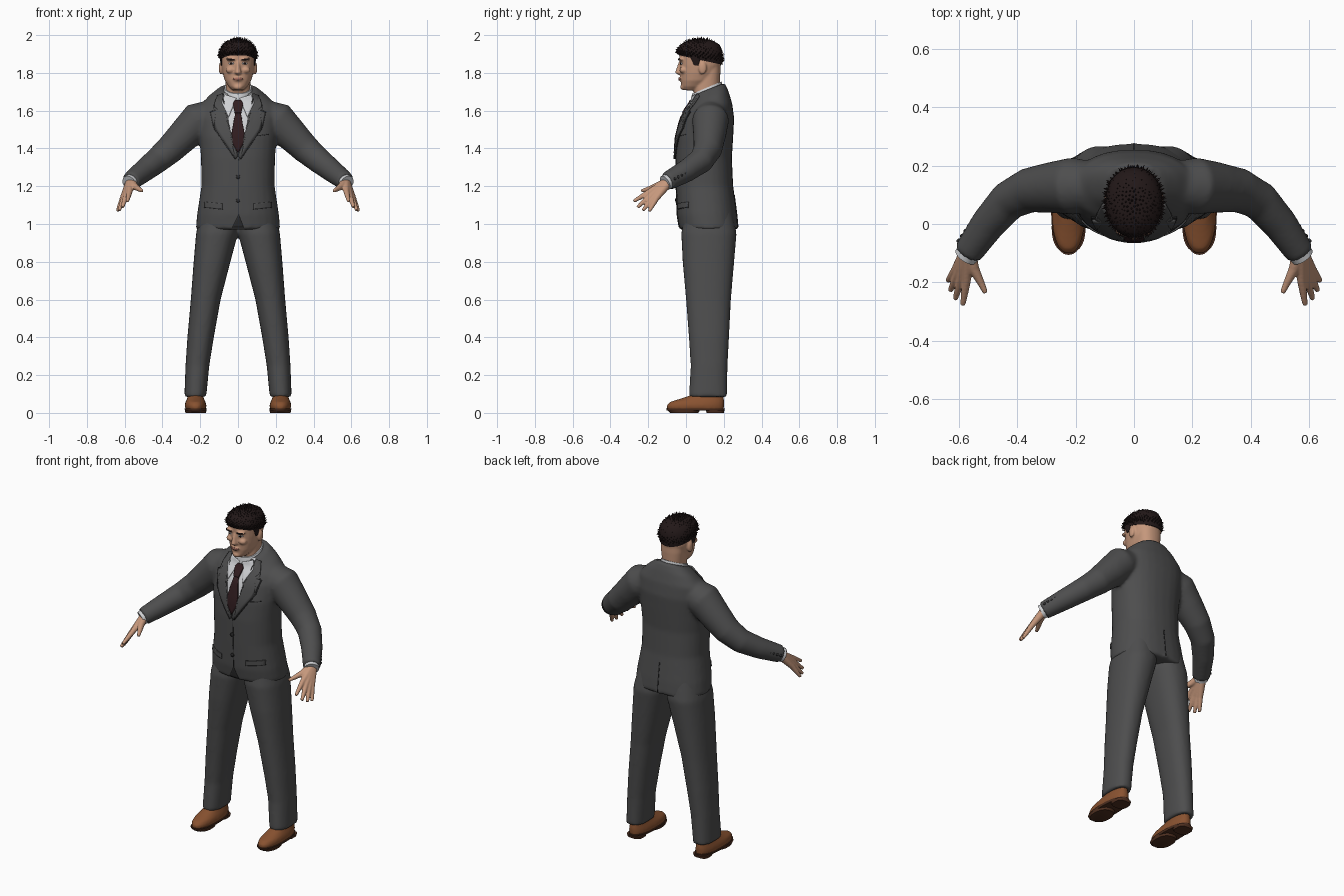
import bpy, bmesh, math, random
from mathutils import Vector, Matrix
from mathutils.bvhtree import BVHTree

if "Cube" in bpy.data.objects:
    bpy.data.objects.remove(bpy.data.objects["Cube"])
random.seed(4)


def material(name, *rgb):
    m = bpy.data.materials.new(name)
    m.use_nodes = True
    m.diffuse_color = (*rgb, 1)
    m.node_tree.nodes["Principled BSDF"].inputs["Base Color"].default_value = (*rgb, 1)
    return m


SUIT = material("charcoal cloth", .075, .075, .076)
SEAM = material("dark seam", .025, .025, .026)
SKIN = material("skin", .56, .31, .2)
SHIRT = material("white shirt", .62, .63, .65)
TIE = material("maroon tie", .03, .012, .014)
HAIR = material("dark hair", .016, .009, .009)
SHOE = material("brown leather", .25, .085, .03)
SOLE = material("dark sole", .08, .03, .015)
LIP = material("lips", .36, .15, .11)


def cap(bm, rings):
    """Skin a list of vertex rings and close both ends."""
    n = len(rings[0])
    for a, b in zip(rings, rings[1:]):
        for i in range(n):
            bm.faces.new((a[i], a[(i + 1) % n], b[(i + 1) % n], b[i]))
    bm.faces.new(rings[0][::-1])
    bm.faces.new(rings[-1])


def loft(bm, levels, cx=None, power=2.3, n=28):
    """Stack rounded sections: (z, inner x, outer x, front y, back y, tilt)."""
    rings = []
    for z, x0, x1, y0, y1, *tilt in levels:
        t = tilt[0] if tilt else 0
        ring = []
        for i in range(n):
            a = math.tau * i / n
            c, s = math.cos(a), math.sin(a)
            u = math.copysign(abs(c) ** (2 / power), c)
            v = math.copysign(abs(s) ** (2 / power), s)
            dy = v * (y1 - y0) / 2
            ring.append(bm.verts.new(((x0 + x1) / 2 + u * (x1 - x0) / 2,
                                      (y0 + y1) / 2 + dy, z + t * dy)))
        rings.append(ring)
    cap(bm, rings)


def sym(levels):
    """Centred sections given as (z, half width, front, back, tilt)."""
    return [(l[0], -l[1], *l[1:]) for l in levels]


def tube(bm, path, side=1, n=16):
    """Round limb through (x, y, z, radius) points."""
    pts = [Vector((p[0] * side, p[1], p[2])) for p in path]
    rings = []
    for i, p in enumerate(pts):
        d = pts[min(i + 1, len(pts) - 1)] - pts[max(i - 1, 0)]
        m = d.to_track_quat('Z', 'Y').to_matrix()
        rings.append([bm.verts.new(p + m @ Vector((math.cos(math.tau * k / n), math.sin(math.tau * k / n), 0))
                                   * path[i][3]) for k in range(n)])
    cap(bm, rings)


def ball(bm, loc, size):
    bmesh.ops.create_uvsphere(bm, u_segments=16, v_segments=10, radius=1,
                              matrix=Matrix.Translation(loc) @ Matrix.Diagonal((*size, 1)))


def finish(name, bm, mat, mirror=False, voxel=0, smooth=4, thick=0):
    bmesh.ops.recalc_face_normals(bm, faces=bm.faces)
    me = bpy.data.meshes.new(name)
    bm.to_mesh(me)
    bm.free()
    me.shade_smooth()
    me.set_sharp_from_angle(angle=.8)
    me.materials.append(mat)
    ob = bpy.data.objects.new(name, me)
    bpy.context.scene.collection.objects.link(ob)
    if mirror:
        ob.modifiers.new("mirror", 'MIRROR').use_mirror_merge = False
    if voxel:
        r = ob.modifiers.new("blend", 'REMESH')
        r.mode, r.voxel_size, r.use_smooth_shade = 'VOXEL', voxel, True
        s = ob.modifiers.new("soften", 'SMOOTH')
        s.factor, s.iterations = .5, smooth
    if thick:
        s = ob.modifiers.new("thickness", 'SOLIDIFY')
        s.thickness, s.offset = thick, 0
    return ob


def surface(ob):
    bpy.context.view_layer.update()
    return BVHTree.FromObject(ob, bpy.context.evaluated_depsgraph_get())


def plate(name, outline, mat, tree, lift=.002, thick=.006, face=1, mirror=False, cuts=7):
    """Lay a flat (x, z) outline on a surface; face=-1 lays it on the back."""
    bm = bmesh.new()
    bm.faces.new([bm.verts.new((x, 0, z)) for x, z in outline])
    bmesh.ops.triangulate(bm, faces=bm.faces)
    bmesh.ops.subdivide_edges(bm, edges=bm.edges, cuts=cuts, use_grid_fill=True)
    for v in bm.verts:
        start = Vector((v.co.x, -face, v.co.z))
        hit = tree.ray_cast(start, Vector((0, face, 0)))[0] or tree.find_nearest(Vector((v.co.x, .1, v.co.z)))[0]
        v.co = hit - Vector((0, face * lift, 0))
    return finish(name, bm, mat, mirror=mirror, thick=thick)


def box(x, z, w, h, slant=0):
    return [(x - w, z - h - slant), (x + w, z - h + slant), (x + w, z + h + slant), (x - w, z + h - slant)]


def oval(x, z, w, h, n=12):
    return [(x + w * math.cos(math.tau * i / n), z + h * math.sin(math.tau * i / n)) for i in range(n)]


# Jacket: body and sleeves blended into one skin
bm = bmesh.new()
loft(bm, sym([(.97, .224, -.035, .277), (1.05, .217, -.048, .27), (1.2, .194, -.053, .25),
              (1.35, .196, -.055, .243), (1.46, .205, -.048, .25), (1.56, .212, -.022, .255),
              (1.625, .205, .01, .245, .1), (1.675, .155, .035, .225, .3), (1.715, .1, .04, .205, .4)]))
sleeve = [(.15, .13, 1.57, .085), (.21, .13, 1.55, .098), (.28, .125, 1.475, .088), (.36, .115, 1.395, .077),
          (.43, .08, 1.335, .068), (.5, 0, 1.28, .06), (.57, -.1, 1.225, .05)]
for s in (1, -1):
    tube(bm, sleeve, s, 20)
jacket = finish("jacket", bm, SUIT, voxel=.011, smooth=5)
cloth = surface(jacket)

# Trousers
bm = bmesh.new()
loft(bm, [(1.1, -.01, .19, 0, .24), (.95, 0, .222, -.025, .268), (.8, .04, .235, -.018, .255),
          (.6, .092, .25, 0, .238), (.4, .128, .268, .015, .228), (.25, .152, .278, .025, .22),
          (.085, .168, .284, .015, .218)])
finish("trousers", bm, SUIT, mirror=True, voxel=.011, smooth=4)

# Shoes, soles and heels
bm = bmesh.new()
loft(bm, [(.018, .17, .278, -.1, .2), (.04, .167, .282, -.102, .202), (.058, .172, .278, -.085, .203),
          (.075, .18, .27, -.03, .2), (.095, .187, .263, .03, .197), (.14, .19, .26, .06, .19)])
finish("shoes", bm, SHOE, mirror=True, voxel=.007, smooth=3)
bm = bmesh.new()
loft(bm, [(.012, .168, .28, -.102, .203), (.024, .164, .284, -.106, .206)])
loft(bm, [(0, .17, .278, -.085, .065), (.015, .166, .282, -.1, .075)])
loft(bm, [(0, .178, .27, .11, .2), (.015, .174, .274, .105, .204)], power=3)
finish("shoe_soles", bm, SOLE, mirror=True)

# Hands: every finger runs from the wrist, so the palm forms where they meet
bm = bmesh.new()
wrist = (.567, -.085, 1.23)
fingers = [((.574, -.195, 1.17), (.586, -.277, 1.12)), ((.592, -.188, 1.152), (.612, -.257, 1.088)),
           ((.604, -.174, 1.14), (.629, -.228, 1.072)), ((.611, -.157, 1.135), (.638, -.195, 1.068))]
for knuckle, tip in fingers:
    mid = Vector(knuckle).lerp(Vector(tip), .55)
    tube(bm, [(*wrist, .026), (*Vector(wrist).lerp(Vector(knuckle), .5), .021), (*knuckle, .0155),
              (*mid, .0125), (*tip, .009)], n=12)
tube(bm, [(*wrist, .024), (.548, -.155, 1.2, .019), (.525, -.2, 1.185, .013), (.508, -.236, 1.175, .009)], n=12)
finish("hands", bm, SKIN, mirror=True, voxel=.0045, smooth=3)

# Shirt cuffs and sleeve buttons
bm = bmesh.new()
tube(bm, [(.555, -.08, 1.235, .041), (.577, -.112, 1.217, .041)])
finish("shirt_cuffs", bm, SHIRT, mirror=True)
bm = bmesh.new()
for i in range(4):
    p = Vector(sleeve[6][:3]).lerp(Vector(sleeve[5][:3]), .12 + .17 * i)
    ball(bm, p + Vector((.038, .03, .008)), (.008, .008, .008))
finish("sleeve_buttons", bm, SEAM, mirror=True)

# Head and neck
bm = bmesh.new()
loft(bm, sym([(1.6, .066, .045, .185), (1.72, .064, .04, .178), (1.8, .07, .06, .182), (1.86, .07, .06, .182)]))
loft(bm, sym([(1.708, .03, -.012, .06), (1.728, .05, -.024, .1), (1.76, .07, -.027, .14), (1.8, .082, -.029, .17),
              (1.84, .088, -.032, .185), (1.9, .09, -.036, .188), (1.94, .076, -.015, .165),
              (1.965, .04, .03, .12)]), power=2.2)
loft(bm, sym([(1.79, .01, -.04, 0), (1.8, .019, -.058, 0), (1.825, .013, -.05, 0), (1.86, .008, -.038, 0)]))
ball(bm, (0, -.02, 1.768), (.028, .02, .014))
ball(bm, (0, -.012, 1.725), (.026, .02, .016))
for s in (1, -1):
    ball(bm, (s * .035, -.026, 1.872), (.03, .016, .009))
    ball(bm, (s * .04, -.014, 1.815), (.025, .02, .018))
    ball(bm, (s * .091, .088, 1.825), (.011, .022, .034))
head = finish("head", bm, SKIN, voxel=.0055, smooth=3)
face = surface(head)
for name, shape, mat, lift in (("eye_whites", oval(.035, 1.85, .014, .0055), SHIRT, .001),
                               ("irises", oval(.035, 1.85, .006, .0055), HAIR, .003),
                               ("eyebrows", box(.037, 1.871, .019, .004, .002), HAIR, .001)):
    plate(name, shape, mat, face, lift, .003, mirror=True, cuts=2)
plate("mouth", oval(0, 1.768, .026, .007), LIP, face, .001, .003, cuts=2)

# Hair: a close cap covered in short spikes
bm = bmesh.new()
loft(bm, sym([(1.868, .092, -.036, .192, -.22), (1.885, .097, -.044, .195, -.22), (1.92, .097, -.045, .194, -.05),
              (1.95, .082, -.03, .178), (1.972, .05, .01, .14), (1.978, .02, .05, .1)]), power=2.1)
centre = Vector((0, .075, 1.88))
for i in range(420):
    a, h = i * 2.39996, 1 - (i + .5) / 420
    r = math.sqrt(1 - h * h)
    d = Vector((r * math.cos(a), r * math.sin(a), h))
    p = centre + Vector((d.x * .094, d.y * .114, d.z * .093 - d.y * .02 * (1 - h)))
    aim = (d + Vector((random.uniform(-.3, .3), random.uniform(-.45, .1), random.uniform(.1, .5)))).normalized()
    length = random.uniform(.018, .03)
    if p.z + aim.z * length * .75 > 1.994:
        length *= .5
    spin = aim.to_track_quat('Z', 'Y').to_matrix().to_4x4()
    bmesh.ops.create_cone(bm, cap_ends=True, segments=5, radius1=.0075, radius2=.0005, depth=length,
                          matrix=Matrix.Translation(p + aim * length * .25) @ spin)
for s in (1, -1):
    loft(bm, [(1.838, s * .086, s * .092, .045, .065), (1.885, s * .084, s * .096, .02, .08)], n=12)
finish("hair", bm, HAIR)

# Shirt front, collar, tie and lapels
plate("shirt_front", [(-.075, 1.69), (-.08, 1.6), (0, 1.365), (.08, 1.6), (.075, 1.69)], SHIRT, cloth, .001)
bm = bmesh.new()
loft(bm, sym([(1.655, .084, .026, .2, .42), (1.69, .08, .026, .195, .42), (1.722, .072, .032, .188, .42)]), power=2)
finish("shirt_collar", bm, SHIRT)
plate("collar_points", [(.008, 1.665), (.05, 1.565), (.085, 1.64), (.07, 1.685)], SHIRT, cloth, .009, mirror=True)
plate("tie", [(-.014, 1.59), (-.034, 1.48), (-.026, 1.42), (0, 1.375), (.026, 1.42), (.034, 1.48), (.014, 1.59)],
      TIE, cloth, .008, .009)
plate("tie_knot", [(-.017, 1.588), (-.027, 1.635), (-.015, 1.655), (.015, 1.655), (.027, 1.635), (.017, 1.588)],
      TIE, cloth, .013, .009)
plate("lapels", [(.08, 1.69), (.108, 1.68), (.128, 1.625), (.108, 1.605), (.142, 1.59), (.125, 1.51), (.012, 1.345),
                 (0, 1.36), (.075, 1.6)], SUIT, cloth, .007, .009, mirror=True)
plate("lapel_edges", [(.128, 1.625), (.108, 1.605), (.142, 1.59), (.125, 1.51), (.012, 1.345), (.016, 1.343),
                      (.13, 1.508), (.147, 1.593), (.118, 1.606)], SEAM, cloth, .002, .006, mirror=True)

# Jacket details: front closing, buttons, pockets and back vent
plate("front_closing", box(.004, 1.18, .0015, .165), SEAM, cloth, .001, .003)
plate("hem_opening", [(-.03, .982), (.03, .982), (.004, 1.05)], SEAM, cloth, .001, .003)
plate("front_button_upper", oval(0, 1.25, .011, .011), SEAM, cloth, .004, .006, cuts=1)
plate("front_button_lower", oval(0, 1.125, .011, .011), SEAM, cloth, .004, .006, cuts=1)
plate("pocket_flaps", box(.13, 1.098, .048, .014, .005), SUIT, cloth, .003, .007, mirror=True)
plate("pocket_edges", box(.13, 1.083, .049, .002, .005), SEAM, cloth, .002, .005, mirror=True)
plate("breast_pocket", box(.125, 1.47, .035, .002, .004), SEAM, cloth, .001, .003)
plate("back_vent", box(0, 1.07, .0025, .085), SEAM, cloth, .001, .003, face=-1)
